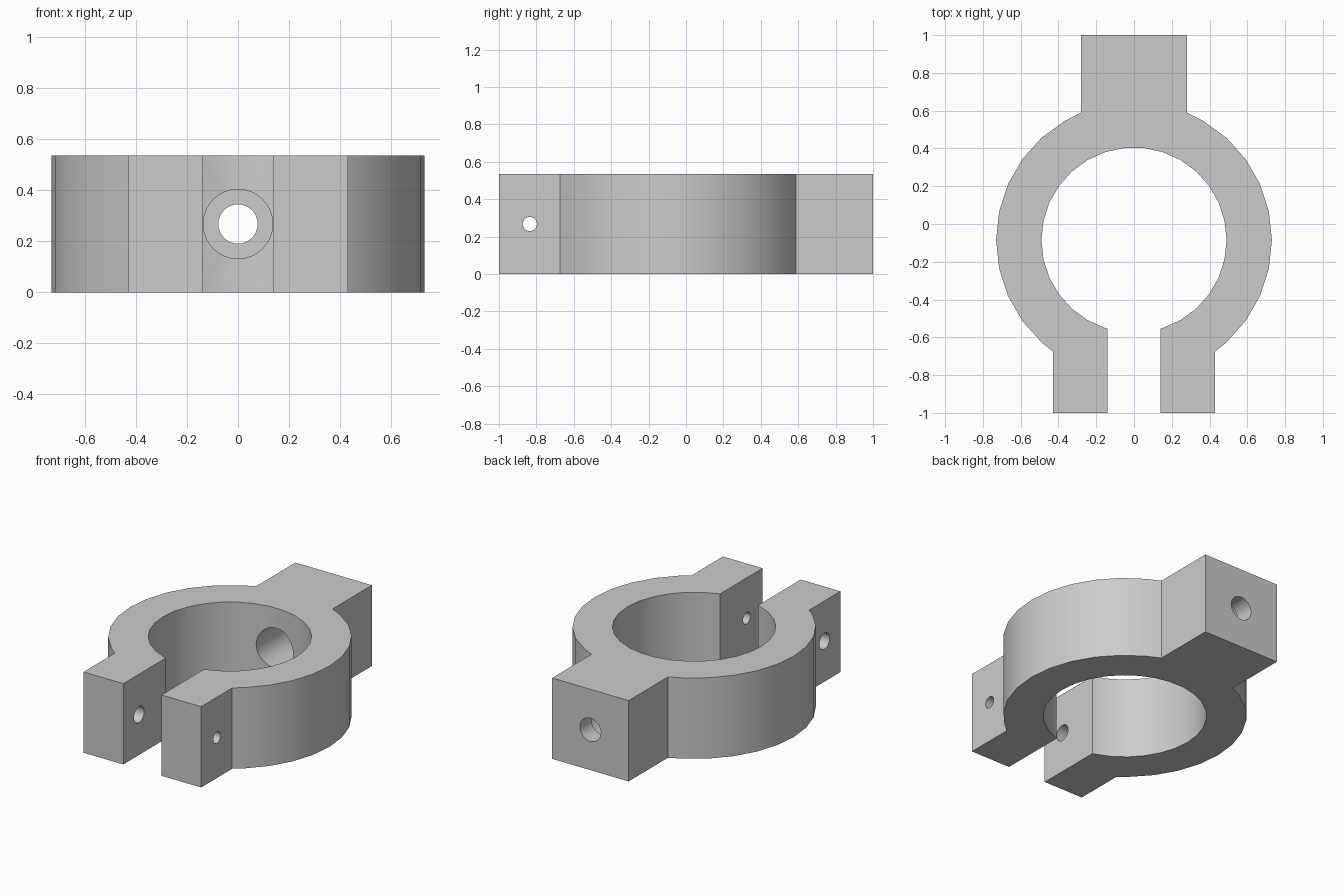
import bpy
import bmesh
import math
from mathutils import Vector

default = bpy.data.objects.get("Cube")
if default:
    bpy.data.objects.remove(default, do_unlink=True)

HEIGHT = 0.535
CENTRE_Y = -0.085
OUTER, INNER = 0.73, 0.49
BLOCK_X = 0.28             # half width of rear block
GAP_X, EAR_X = 0.14, 0.43  # inner and outer faces of the clamp ears
STEP = 12                  # degrees per ring facet

steel = bpy.data.materials.new("grey metal")
steel.use_nodes = True
steel.diffuse_color = (0.6, 0.6, 0.6, 1)
steel.node_tree.nodes["Principled BSDF"].inputs["Base Color"].default_value = (0.6, 0.6, 0.6, 1)


def on_circle(radius, x, side):
    """Point of the ring circle at a given x, on the front or rear side."""
    return (x, CENTRE_Y + side * math.sqrt(radius ** 2 - x ** 2))


def arc(radius, x_front, x_rear):
    """Right-hand arc from the front cut to the rear cut."""
    start = -math.degrees(math.acos(x_front / radius))
    end = math.degrees(math.acos(x_rear / radius))
    pts = [on_circle(radius, x_front, -1)]
    for deg in range(-90 + 6, 90, STEP):
        if start + 1 < deg < end - 1:
            a = math.radians(deg)
            pts.append((radius * math.cos(a), CENTRE_Y + radius * math.sin(a)))
    return pts


# Half outline of the clamp, mirrored into a full closed profile
outside = [(GAP_X, -1), (EAR_X, -1)] + arc(OUTER, EAR_X, BLOCK_X)
outside += [on_circle(OUTER, BLOCK_X, 1), (BLOCK_X, 1)]
inside = arc(INNER, GAP_X, 0)
mirror = lambda pts: [(-x, y) for x, y in pts]
outline = outside + mirror(outside)[::-1] + mirror(inside) + inside[::-1]

bm = bmesh.new()
face = bm.faces.new([bm.verts.new((x, y, 0)) for x, y in outline])
top = bmesh.ops.extrude_face_region(bm, geom=[face])["geom"]
bmesh.ops.translate(bm, vec=(0, 0, HEIGHT),
                    verts=[g for g in top if isinstance(g, bmesh.types.BMVert)])
bmesh.ops.recalc_face_normals(bm, faces=bm.faces)
mesh = bpy.data.meshes.new("clamp_body")
bm.to_mesh(mesh)
bm.free()
body = bpy.data.objects.new("clamp_body", mesh)
bpy.context.collection.objects.link(body)
mesh.materials.append(steel)


def drill(name, start, end, radius):
    """Cut a round hole between two points at mid height."""
    a, b = Vector((*start, HEIGHT / 2)), Vector((*end, HEIGHT / 2))
    bpy.ops.mesh.primitive_cylinder_add(
        vertices=32, radius=radius, depth=(b - a).length, location=(a + b) / 2,
        rotation=(b - a).to_track_quat('Z', 'Y').to_euler())
    cutter = bpy.context.object
    cutter.name = name
    cutter.hide_render = True
    cutter.data.materials.append(steel)
    mod = body.modifiers.new(name, 'BOOLEAN')
    mod.operation = 'DIFFERENCE'
    mod.solver = 'EXACT'
    mod.object = cutter
    bpy.context.view_layer.objects.active = body
    bpy.ops.object.modifier_apply(modifier=name)
    bpy.data.objects.remove(cutter, do_unlink=True)


# Stepped bolt hole through the rear block
drill("counterbore", (0, 0.1), (0, 0.88), 0.136)
drill("rear_bolt_hole", (0, 0.7), (0, 1.2), 0.077)
# Clearance hole in one ear, smaller threaded hole in the other
drill("clearance_hole", (-0.6, -0.835), (0, -0.835), 0.053)
drill("threaded_hole", (0, -0.835), (0.6, -0.835), 0.038)

bpy.ops.object.select_all(action='DESELECT')
body.select_set(True)
bpy.context.view_layer.objects.active = body
bpy.ops.object.shade_smooth_by_angle(angle=math.radians(25))
